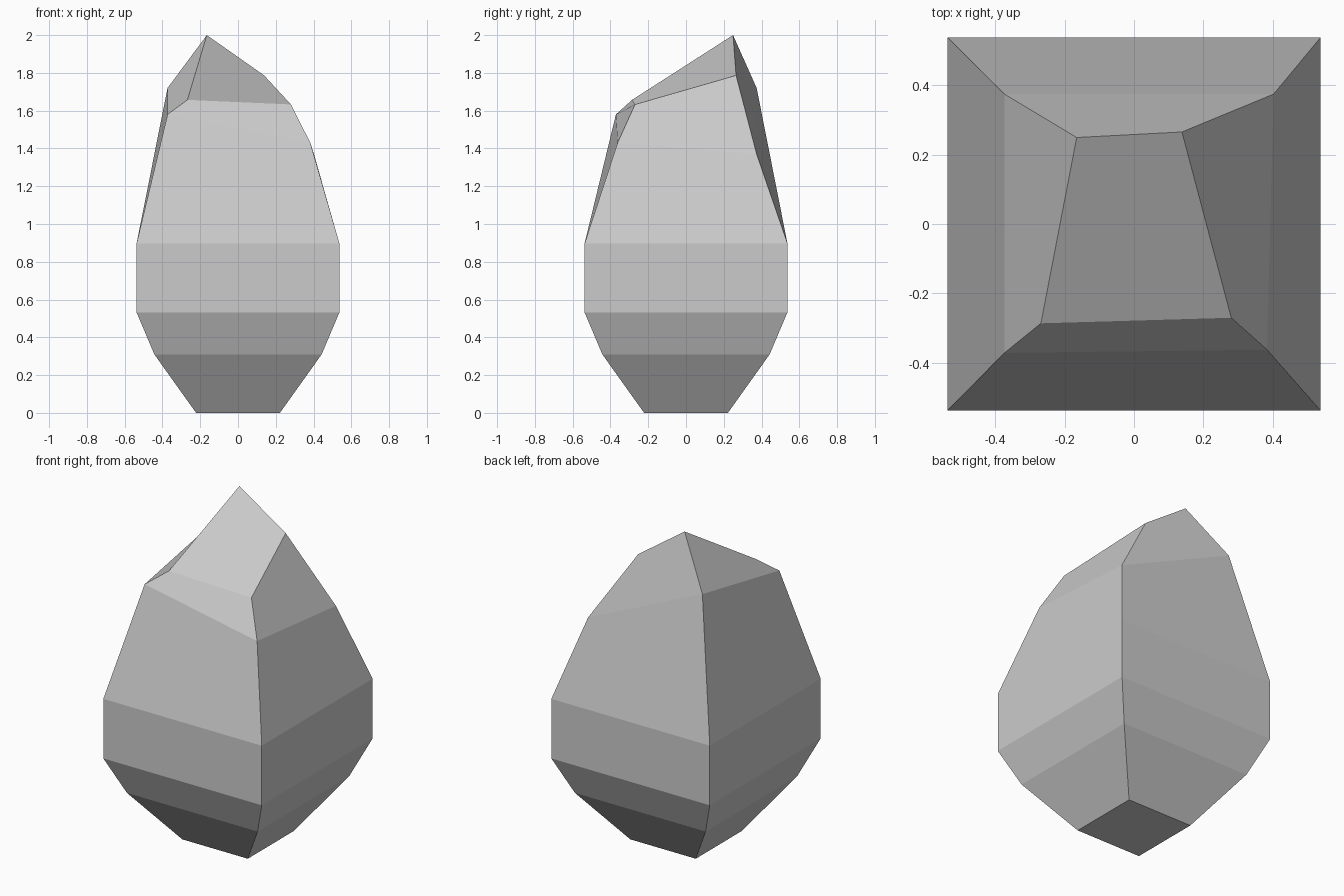
import bpy, bmesh

if "Cube" in bpy.data.objects:
    bpy.data.objects.remove(bpy.data.objects["Cube"])


def square(h, z):
    return [(-h, -h, z), (h, -h, z), (h, h, z), (-h, h, z)]


# Four-sided rings from the base up; the upper two are skewed by hand
rings = [square(h, z) for h, z in ((0.222, 0), (0.443, 0.31), (0.537, 0.532), (0.537, 0.897))]
rings.append([(-0.373, -0.371, 1.58), (0.383, -0.362, 1.43), (0.402, 0.374, 1.37), (-0.373, 0.374, 1.72)])
rings.append([(-0.268, -0.286, 1.657), (0.28, -0.27, 1.633), (0.138, 0.265, 1.787), (-0.165, 0.249, 2.0)])

bm = bmesh.new()
loops = [[bm.verts.new(p) for p in ring] for ring in rings]

# Side walls between neighbouring rings
for low, high in zip(loops, loops[1:]):
    for i in range(4):
        j = (i + 1) % 4
        bm.faces.new((low[i], low[j], high[j], high[i]))

# Flat base and sloping top
bm.faces.new(loops[0][::-1])
bm.faces.new(loops[-1])
bmesh.ops.recalc_face_normals(bm, faces=bm.faces[:])

mesh = bpy.data.meshes.new("rock")
bm.to_mesh(mesh)
bm.free()
bpy.context.collection.objects.link(bpy.data.objects.new("rock", mesh))
